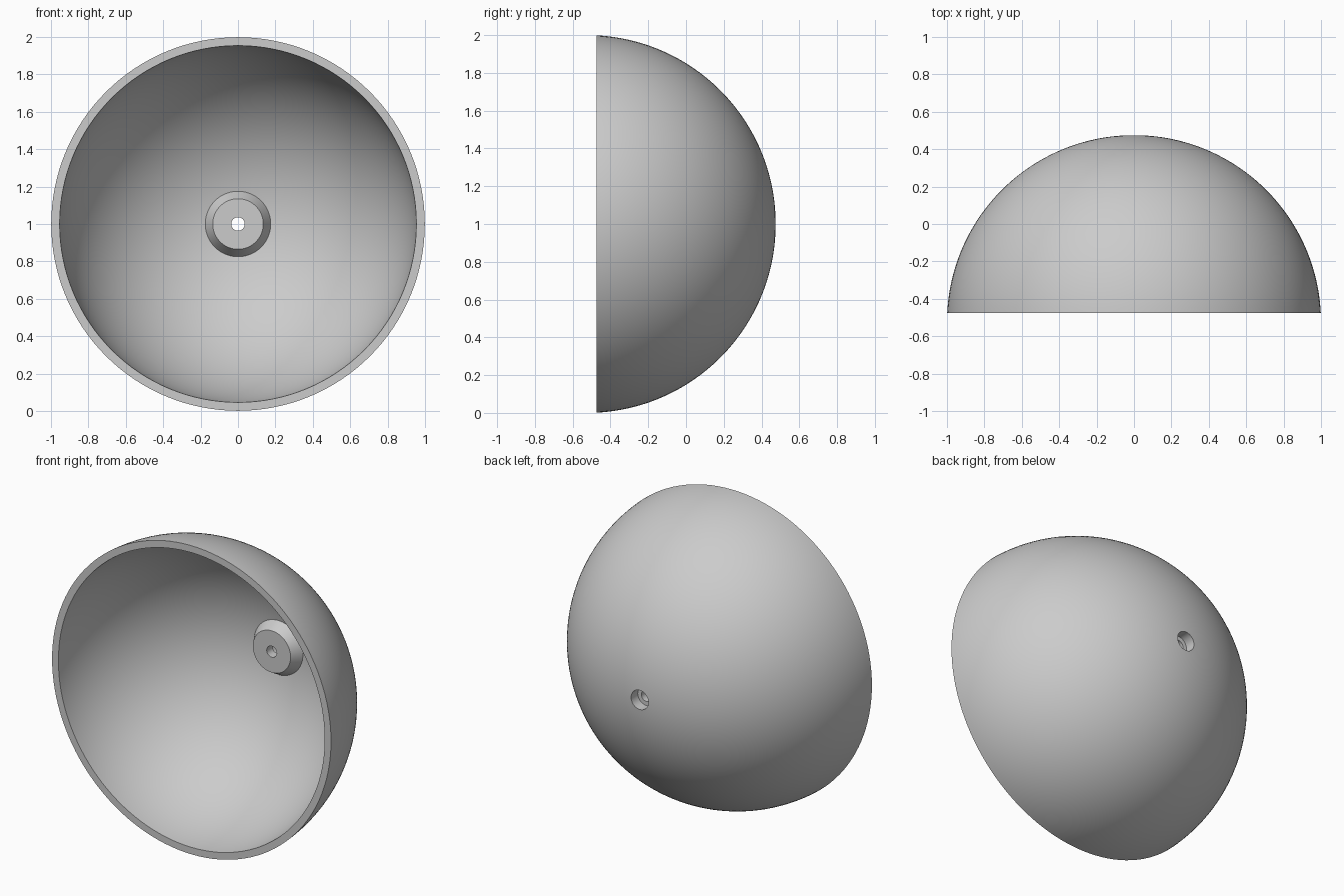
import bpy
import bmesh
from math import asin, cos, pi, radians, sin, sqrt
from mathutils import Matrix, Vector

cube = bpy.data.objects.get("Cube")
if cube:
    bpy.data.objects.remove(cube, do_unlink=True)

OUTER, INNER = 1.0, 0.955      # shell radii
CENTRE, RIM = -0.525, -0.475   # sphere centre and cut plane on y
BORE, HOLE = 0.062, 0.036      # back counterbore and front hole radii
BOSS_BASE, BOSS_FACE = 0.175, 0.135
BOSS_Y, STEP_Y = 0.345, 0.405
SEGMENTS, RINGS = 128, 48

grey = bpy.data.materials.new("plain_grey")
grey.use_nodes = True
colour = (0.6, 0.6, 0.6, 1)
grey.diffuse_color = colour
grey.node_tree.nodes["Principled BSDF"].inputs["Base Color"].default_value = colour


def arc(radius, r_start):
    """Points (r, y) along a sphere from ring radius r_start out to the rim."""
    a0 = asin(r_start / radius)
    a1 = pi / 2 - asin((RIM - CENTRE) / radius)
    angles = [a0 + (a1 - a0) * i / RINGS for i in range(RINGS + 1)]
    return [(radius * sin(a), CENTRE + radius * cos(a)) for a in angles]


def lathe(name, profile):
    """Revolve a closed (r, y) profile around the y axis."""
    bm = bmesh.new()
    verts = [bm.verts.new((r, y, 0)) for r, y in profile]
    edges = [bm.edges.new((v, verts[i - 1])) for i, v in enumerate(verts)]
    bmesh.ops.spin(bm, geom=verts + edges, cent=(0, 0, 0), axis=(0, 1, 0),
                   angle=2 * pi, steps=SEGMENTS, use_merge=True)
    bmesh.ops.remove_doubles(bm, verts=bm.verts, dist=0.00001)
    bmesh.ops.recalc_face_normals(bm, faces=bm.faces)
    bmesh.ops.transform(bm, matrix=Matrix.Translation(Vector((0, 0, 1))), verts=bm.verts)
    mesh = bpy.data.meshes.new(name)
    bm.to_mesh(mesh)
    bm.free()
    mesh.materials.append(grey)
    obj = bpy.data.objects.new(name, mesh)
    bpy.context.collection.objects.link(obj)
    bpy.ops.object.select_all(action="DESELECT")
    obj.select_set(True)
    bpy.context.view_layer.objects.active = obj
    bpy.ops.object.shade_smooth_by_angle(angle=radians(30))
    return obj


# Dome shell, flat rim, tapered boss and stepped hole in one closed profile
outside = arc(OUTER, BORE)
inside = arc(INNER, BOSS_BASE)[::-1]
boss = [(BOSS_FACE, BOSS_Y), (HOLE, BOSS_Y)]
stepped_hole = [(HOLE, STEP_Y), (BORE, STEP_Y)]
lathe("dome_shell_with_boss", outside + inside + boss + stepped_hole)
